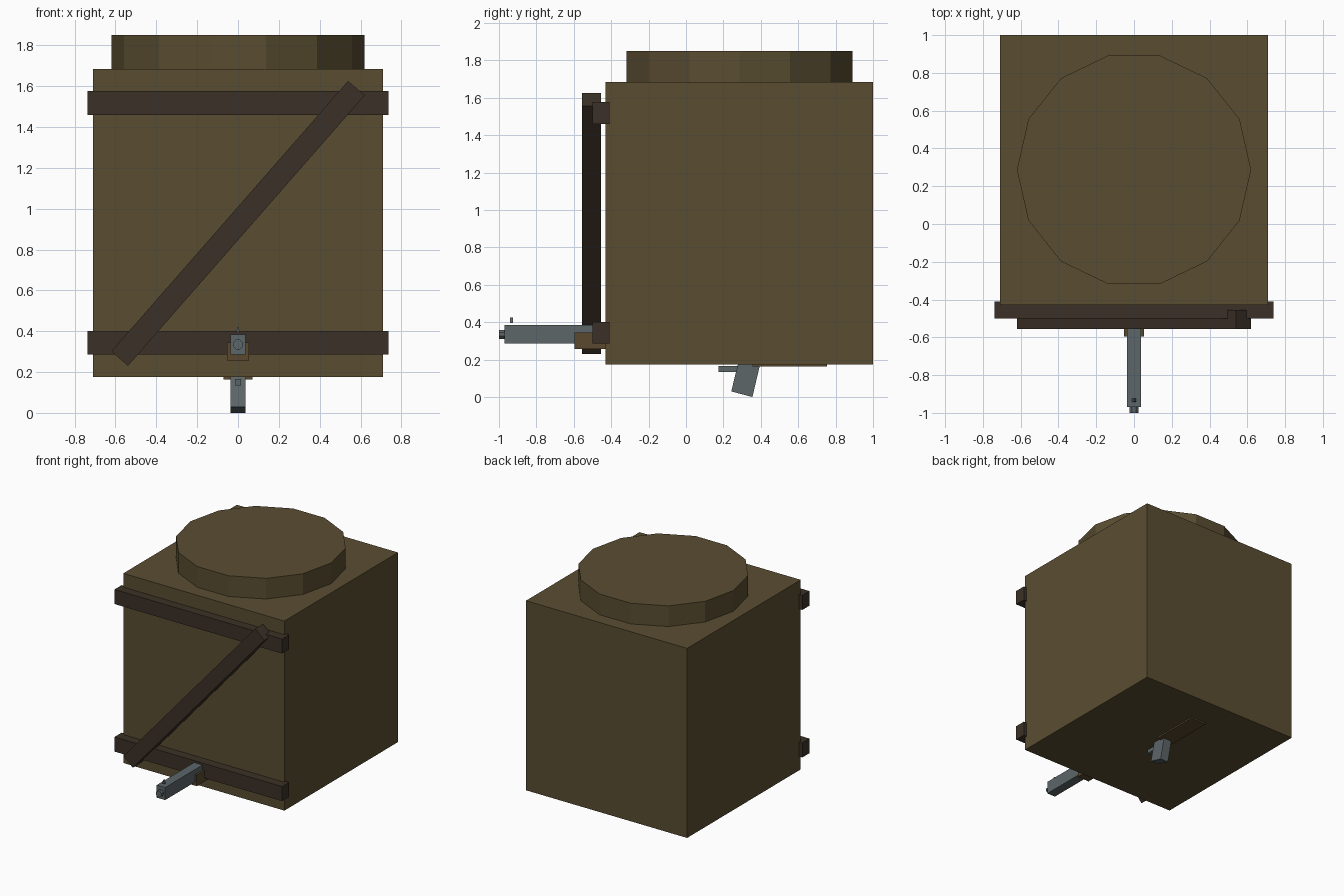
import bpy, bmesh, math
from mathutils import Matrix

if "Cube" in bpy.data.objects:
    bpy.data.objects.remove(bpy.data.objects["Cube"])


def material(name, rgb):
    m = bpy.data.materials.new(name)
    m.diffuse_color = (*rgb, 1)
    m.use_nodes = True
    m.node_tree.nodes["Principled BSDF"].inputs["Base Color"].default_value = m.diffuse_color
    return m


OLIVE = material("olive_brown", (0.102, 0.075, 0.031))
DARK = material("dark_wood", (0.044, 0.031, 0.020))
STEEL = material("grey_steel", (0.109, 0.133, 0.141))
WOOD = material("warm_wood", (0.100, 0.066, 0.026))


def finish(name, bm, mat):
    bmesh.ops.recalc_face_normals(bm, faces=bm.faces)
    me = bpy.data.meshes.new(name)
    bm.to_mesh(me)
    bm.free()
    me.materials.append(mat)
    ob = bpy.data.objects.new(name, me)
    bpy.context.collection.objects.link(ob)
    return ob


def box(name, x, y, z, mat, turn=0):
    """Box from (min, max) ranges, optionally turned about y at its centre."""
    bm = bmesh.new()
    bmesh.ops.create_cube(bm, size=1)
    mid = [(a + b) / 2 for a, b in (x, y, z)]
    size = [b - a for a, b in (x, y, z)]
    bm.transform(Matrix.Translation(mid) @ Matrix.Rotation(turn, 4, 'Y')
                 @ Matrix.Diagonal((*size, 1)))
    return finish(name, bm, mat)


def cylinder(name, sides, radius, depth, centre, mat, turn):
    bm = bmesh.new()
    bmesh.ops.create_cone(bm, cap_ends=True, segments=sides, radius1=radius,
                          radius2=radius, depth=depth)
    bm.transform(Matrix.Translation(centre) @ turn)
    return finish(name, bm, mat)


def prism(name, points, mat):
    """Closed profile extruded between its first and second half of points."""
    bm = bmesh.new()
    n = len(points) // 2
    v = [bm.verts.new(p) for p in points]
    bm.faces.new(v[:n])
    bm.faces.new(v[n:])
    for i in range(n):
        j = (i + 1) % n
        bm.faces.new((v[i], v[j], v[n + j], v[n + i]))
    return finish(name, bm, mat)


# crate body and fourteen-sided lid (corner pointing along +x)
box("crate_body", (-0.71, 0.71), (-0.43, 1.0), (0.175, 1.685), OLIVE)
cylinder("round_lid", 14, 0.62, 0.185, (0, 0.287, 1.7575), OLIVE,
         Matrix.Rotation(math.pi / 2, 4, 'Z') @ Matrix.Rotation(math.pi / 2, 4, 'Z')
         @ Matrix.Rotation(math.pi / 2, 4, 'Z') @ Matrix.Rotation(math.pi / 2, 4, 'Z')
         @ Matrix.Rotation(math.pi * 0, 4, 'Z'))
lid = bpy.data.objects["round_lid"].data
# make sure a lid corner lies on the x axis
if not any(abs(v.co.y - 0.287) < 0.001 for v in lid.vertices):
    lid.transform(Matrix.Translation((0, 0.287, 0)) @ Matrix.Rotation(math.pi / 2, 4, 'Z')
                  @ Matrix.Translation((0, -0.287, 0)))

# front battens and diagonal brace
for name, z in (("lower_batten", 0.285), ("upper_batten", 1.46)):
    box(name, (-0.738, 0.738), (-0.50, -0.41), (z, z + 0.116), DARK)
box("diagonal_brace", (-0.88, 0.88), (-0.555, -0.455), (0.874, 0.982), DARK,
    -math.radians(48.8))

# gun barrel through the front
box("barrel_mount", (-0.053, 0.053), (-0.595, -0.42), (0.257, 0.345), WOOD)
box("barrel", (-0.037, 0.037), (-0.97, -0.40), (0.285, 0.385), STEEL)
cylinder("muzzle", 8, 0.026, 0.06, (0, -0.97, 0.335), STEEL,
         Matrix.Rotation(math.pi / 2, 4, 'X') @ Matrix.Rotation(math.pi / 8, 4, 'Z'))
prism("front_sight", [(x, y, z) for y in (-0.942, -0.924)
                      for x, z in ((-0.01, 0.395), (0.01, 0.395), (0, 0.425))], STEEL)

# grip, trigger and stock showing under the crate
prism("grip", [(x, y, z) for x in (-0.036, 0.036)
               for y, z in ((0.242, 0.03), (0.355, 0.0), (0.4, 0.19), (0.281, 0.19))], STEEL)
box("trigger", (-0.014, 0.014), (0.175, 0.30), (0.135, 0.165), STEEL)
box("stock", (-0.07, 0.07), (0.355, 0.755), (0.163, 0.19), WOOD)
